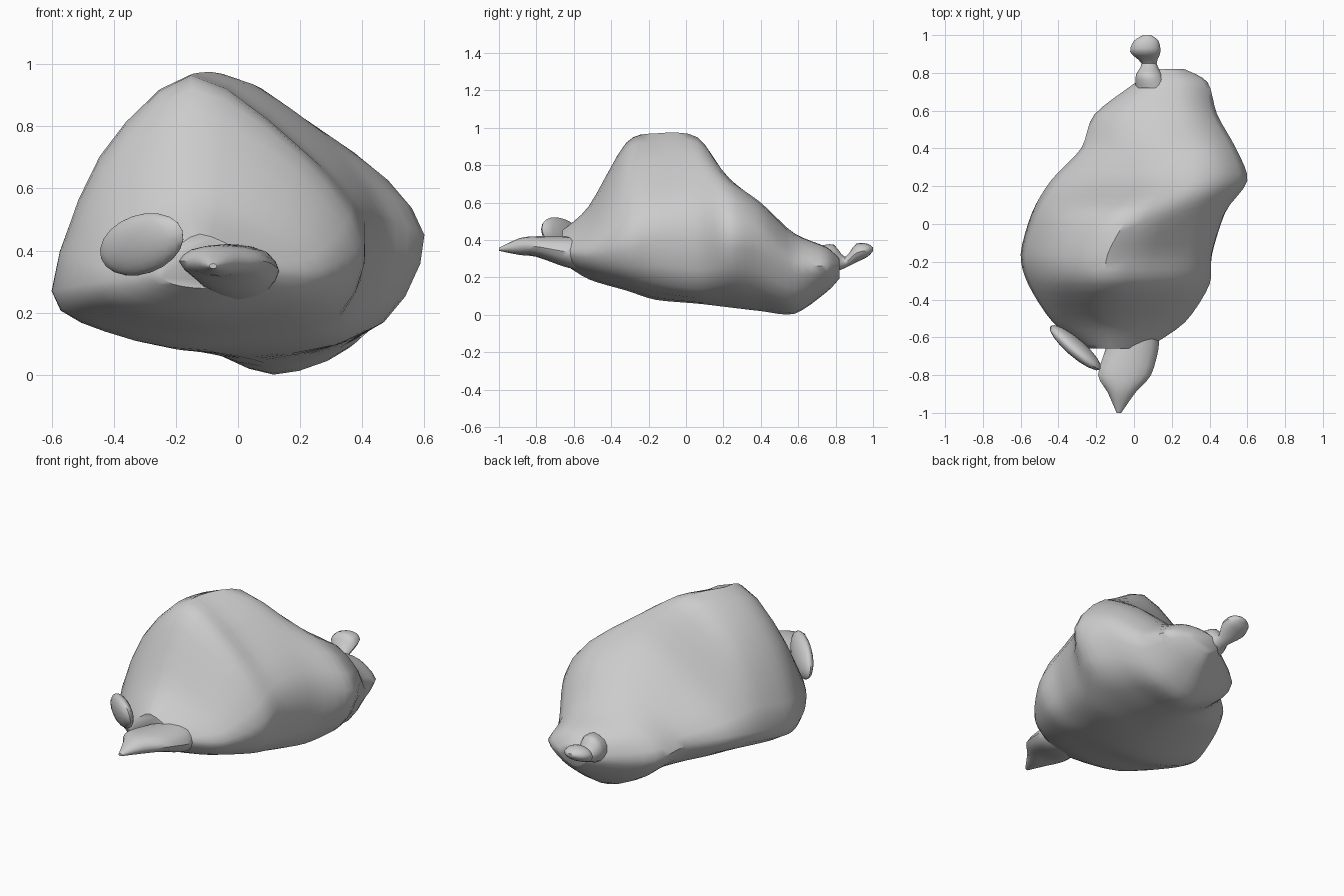
import bpy, bmesh, math
from mathutils import Vector, Matrix

if "Cube" in bpy.data.objects:
    bpy.data.objects.remove(bpy.data.objects["Cube"])


def spline(a, b, c, d, t):
    # Catmull-Rom with slightly reduced tension
    m1, m2 = (c - a) * 0.42, (d - b) * 0.42
    return ((2*t**3 - 3*t**2 + 1) * b + (t**3 - 2*t**2 + t) * m1
            + (-2*t**3 + 3*t**2) * c + (t**3 - t**2) * m2)


def refine_ring(ring, n):
    k = len(ring)
    return [spline(ring[i-1], ring[i], ring[(i+1) % k], ring[(i+2) % k], j / n)
            for i in range(k) for j in range(n)]


def refine_path(rings, n):
    out, last = [], len(rings) - 1
    for i in range(last):
        quad = [rings[max(0, min(last, i + o))] for o in (-1, 0, 1, 2)]
        for j in range(n):
            out.append([spline(*p, j / n) for p in zip(*quad)])
    return out + [rings[-1]]


def loft(name, rings, around=3, along=4):
    rings = refine_path([refine_ring(r, around) for r in rings], along)
    bm = bmesh.new()
    loops = [[bm.verts.new(p) for p in r] for r in rings]
    for a, b in zip(loops, loops[1:]):
        for i in range(len(a)):
            j = (i + 1) % len(a)
            bm.faces.new((a[i], a[j], b[j], b[i]))
    for end in (loops[0], loops[-1]):
        bm.faces.new(end)
    bmesh.ops.recalc_face_normals(bm, faces=bm.faces)
    return finish(name, bm)


def finish(name, bm):
    me = bpy.data.meshes.new(name)
    bm.to_mesh(me)
    bm.free()
    ob = bpy.data.objects.new(name, me)
    bpy.context.collection.objects.link(ob)
    bpy.ops.object.select_all(action='DESELECT')
    ob.select_set(True)
    bpy.context.view_layer.objects.active = ob
    bpy.ops.object.shade_smooth_by_angle(angle=math.radians(45))
    return ob


def shrunk(ring, centre, factor):
    mid = sum(ring, Vector()) / len(ring)
    return [Vector(centre) + (p - mid) * factor for p in ring]


def oval(x, y, z, rx, rz):
    return [Vector((x + rx * math.sin(i * math.pi / 4), y, z + rz * math.cos(i * math.pi / 4)))
            for i in range(8)]


# Main body: clockwise cross-sections (x, z) starting at the top
stations = [-0.52, -0.32, -0.16, 0.06, 0.23, 0.40, 0.58, 0.75]
profiles = [
    [(-.15, .58), (.12, .47), (.27, .34), (.18, .24), (-.1, .19), (-.34, .22), (-.43, .3), (-.34, .46)],
    [(-.15, .92), (.2, .7), (.40, .42), (.3, .2), (-.1, .13), (-.42, .18), (-.56, .28), (-.43, .66)],
    [(-.14, .97), (.2, .74), (.41, .5), (.33, .17), (-.1, .08), (-.43, .14), (-.6, .27), (-.44, .71)],
    [(-.02, .95), (.26, .78), (.48, .5), (.4, .14), (0, .06), (-.35, .14), (-.54, .3), (-.34, .74)],
    [(.08, .72), (.40, .69), (.6, .45), (.47, .17), (.08, .04), (-.3, .15), (-.44, .3), (-.22, .52)],
    [(.12, .57), (.38, .59), (.54, .42), (.42, .14), (.1, .02), (-.15, .12), (-.28, .27), (-.14, .42)],
    [(.1, .43), (.3, .42), (.44, .28), (.34, .08), (.12, .005), (-.1, .1), (-.21, .24), (-.1, .37)],
    [(.15, .36), (.28, .35), (.39, .26), (.29, .16), (.16, .12), (.06, .17), (.01, .24), (.06, .32)],
]
body = [[Vector((x, y, z)) for x, z in p] for y, p in zip(stations, profiles)]
front_end = shrunk(body[0], (-.1, -.66, .35), 0.45)
back_end = shrunk(body[-1], (.17, .82, .25), 0.45)
loft("body", [front_end] + body + [back_end])

# Flat pointed flap at the front
loft("front_flap", [oval(0, -.58, .33, .13, .09), oval(-.01, -.66, .34, .14, .08),
                    oval(-.05, -.8, .365, .14, .055), oval(-.065, -.89, .365, .075, .045),
                    oval(-.08, -1.0, .35, .012, .008)], 2, 3)

# Knobbed stub at the back
loft("back_knob", [oval(.1, .72, .28, .09, .09), oval(.08, .79, .30, .07, .075),
                   oval(.08, .85, .28, .04, .03), oval(.06, .91, .33, .08, .05),
                   oval(.065, .97, .345, .065, .035), oval(.07, 1.0, .35, .02, .01)], 2, 3)

# Tilted blade on the front left
along = Vector((.26, -.23, .09)).normalized()
side = along.cross(Vector((0, -.25, 1))).normalized()
frame = Matrix((along, side, along.cross(side))).transposed().to_4x4()
bm = bmesh.new()
bmesh.ops.create_uvsphere(bm, u_segments=16, v_segments=10, radius=1)
bm.transform(Matrix.Translation((-.31, -.655, .42)) @ frame @ Matrix.Diagonal((.18, .045, .095, 1)))
finish("front_blade", bm)
